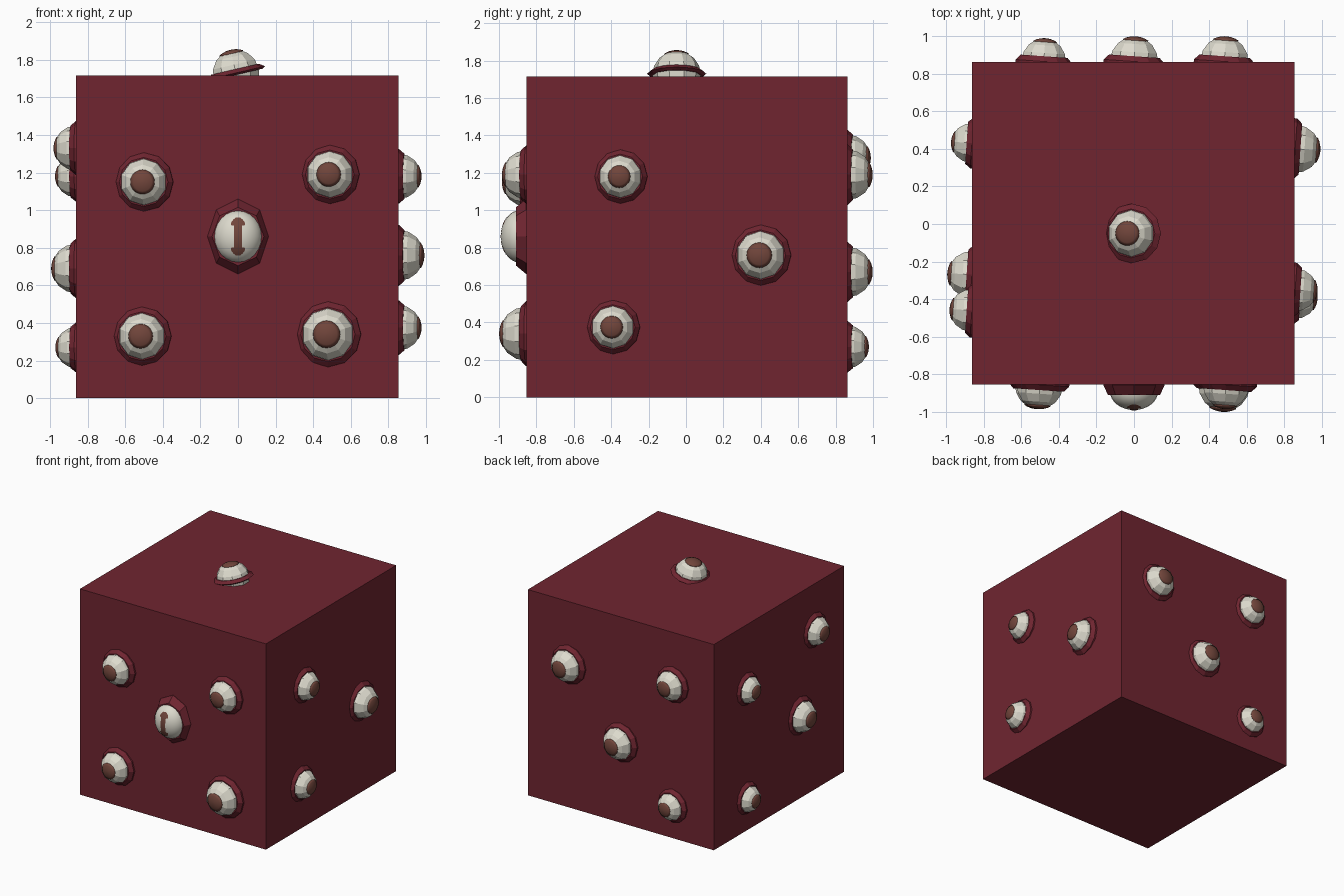
import bpy, bmesh, math
from mathutils import Vector, Matrix

default = bpy.data.objects.get("Cube")
if default:
    bpy.data.objects.remove(default, do_unlink=True)


def material(name, rgb):
    m = bpy.data.materials.new(name)
    m.use_nodes = True
    m.diffuse_color = (*rgb, 1)
    bsdf = m.node_tree.nodes["Principled BSDF"]
    bsdf.inputs["Base Color"].default_value = (*rgb, 1)
    bsdf.inputs["Roughness"].default_value = 0.8
    return m


RED = material("dark red", (0.160, 0.0185, 0.030))
WHITE = material("eye white", (0.72, 0.70, 0.61))
BROWN = material("pupil brown", (0.165, 0.060, 0.044))


def finish(bm, name, mat, matrix=None, smooth=False):
    bmesh.ops.recalc_face_normals(bm, faces=bm.faces)
    me = bpy.data.meshes.new(name)
    bm.to_mesh(me)
    bm.free()
    me.materials.append(mat)
    for p in me.polygons:
        p.use_smooth = smooth
    ob = bpy.data.objects.new(name, me)
    bpy.context.scene.collection.objects.link(ob)
    if matrix:
        ob.matrix_world = matrix
    return ob


def loft(rings, sides):
    """Closed solid through (x radius, y radius, height) rings."""
    bm = bmesh.new()
    loops = []
    for rx, ry, h in rings:
        loops.append([bm.verts.new((rx * math.sin(math.tau * i / sides),
                                    ry * math.cos(math.tau * i / sides), h))
                      for i in range(sides)])
    for a, b in zip(loops, loops[1:]):
        for i in range(sides):
            j = (i + 1) % sides
            bm.faces.new((a[i], a[j], b[j], b[i]))
    bm.faces.new(loops[0])
    bm.faces.new(loops[-1])
    return bm


def sphere(segments, rings):
    bm = bmesh.new()
    bmesh.ops.create_uvsphere(bm, u_segments=segments, v_segments=rings, radius=1)
    return bm


def frame(pos, normal, side, tilt):
    """Local z along the wall normal, local x along side, leaning by tilt towards -side."""
    n, s = Vector(normal), Vector(side)
    u = n.cross(s)
    basis = Matrix((s, u, n)).transposed().to_4x4()
    return Matrix.Translation(pos) @ basis @ Matrix.Rotation(math.radians(-tilt), 4, 'Y')


def eye(name, pos, normal, side, r, tilt=4, collar=((1.2, -0.02), (1.2, 0.002), (1.0, 0.03))):
    m = frame(pos, normal, side, tilt)
    finish(loft([(k * r, k * r, h) for k, h in collar], 12), name + "_collar", RED, m)
    bm = sphere(10, 8)
    bmesh.ops.scale(bm, vec=(r, r, r), verts=bm.verts)
    finish(bm, name + "_ball", WHITE, m)
    # pupil: thin cap hugging the ball
    rings = []
    for a, k in ((30, 0.94), (30, 1.005), (22, 1.01), (12, 1.01), (3, 1.01)):
        a = math.radians(a)
        rings.append((k * r * math.sin(a), k * r * math.sin(a), k * r * math.cos(a)))
    finish(loft(rings, 20), name + "_pupil", BROWN, m, True)


# block body
bm = bmesh.new()
bmesh.ops.create_cube(bm, size=1.715)
finish(bm, "block", RED, Matrix.Translation((-0.003, 0.005, 0.8575)))

# eyes on each wall: (position along wall, height, radius)
X0, X1, Y0, Y1 = -0.86, 0.855, -0.853, 0.862
front = [(-0.50, 1.15, 0.13), (0.49, 1.19, 0.13), (-0.51, 0.33, 0.13), (0.48, 0.34, 0.145)]
back = [(0.48, 1.19, 0.135), (-0.48, 1.28, 0.125), (0.0, 0.67, 0.135), (-0.48, 0.27, 0.115)]
plus_x = [(-0.35, 1.18, 0.12), (0.40, 0.76, 0.135), (-0.39, 0.375, 0.12)]
minus_x = [(-0.46, 1.33, 0.12), (0.43, 1.18, 0.112), (-0.27, 0.69, 0.132), (0.43, 0.27, 0.11)]

for i, (a, z, r) in enumerate(front):
    eye(f"front_eye_{i + 1}", (a, Y0, z), (0, -1, 0), (1, 0, 0), r)
for i, (a, z, r) in enumerate(back):
    eye(f"back_eye_{i + 1}", (a, Y1, z), (0, 1, 0), (-1, 0, 0), r)
for i, (a, z, r) in enumerate(plus_x):
    eye(f"left_eye_{i + 1}", (X1, a, z), (1, 0, 0), (0, 1, 0), r)
for i, (a, z, r) in enumerate(minus_x):
    eye(f"right_eye_{i + 1}", (X0, a, z), (-1, 0, 0), (0, -1, 0), r)

# leaning eye on top, its collar lifted off the block on one side
eye("top_eye", (-0.01, -0.05, 1.725), (0, 0, 1), (1, 0, 0), 0.13, 13,
    ((1.1, -0.005), (1.22, 0.005), (1.0, 0.025)))

# larger central eye with an angular socket
m = frame((0, Y0, 0.86), (0, -1, 0), (1, 0, 0), 0)
finish(loft([(0.163, 0.2, -0.02), (0.163, 0.2, 0.003), (0.138, 0.155, 0.057)], 8),
       "centre_eye_socket", RED, m)
RX, RY, RZ, LIFT = 0.128, 0.14, 0.1, 0.036
bm = sphere(24, 16)
bmesh.ops.scale(bm, vec=(RX, RY, RZ), verts=bm.verts)
bmesh.ops.translate(bm, vec=(0, 0, LIFT), verts=bm.verts)
finish(bm, "centre_eye_ball", WHITE, m, True)

# slit pupil with wider ends, laid over the ball
half = [(0.0, 0.021), (0.03, 0.021), (0.058, 0.021), (0.06, 0.036),
        (0.075, 0.036), (0.09, 0.025), (0.1, 0.012)]
rows = [(-y, w) for y, w in half[:0:-1]] + half
bm = bmesh.new()
strip = []
for y, w in rows:
    strip.append([])
    for t in (-1, -0.5, 0, 0.5, 1):
        x = w * t
        z = RZ * math.sqrt(1 - (x / RX) ** 2 - (y / RY) ** 2) + LIFT + 0.002
        strip[-1].append(bm.verts.new((x, y, z)))
for a, b in zip(strip, strip[1:]):
    for i in range(4):
        bm.faces.new((a[i], a[i + 1], b[i + 1], b[i]))
finish(bm, "centre_eye_pupil", BROWN, m, True)
